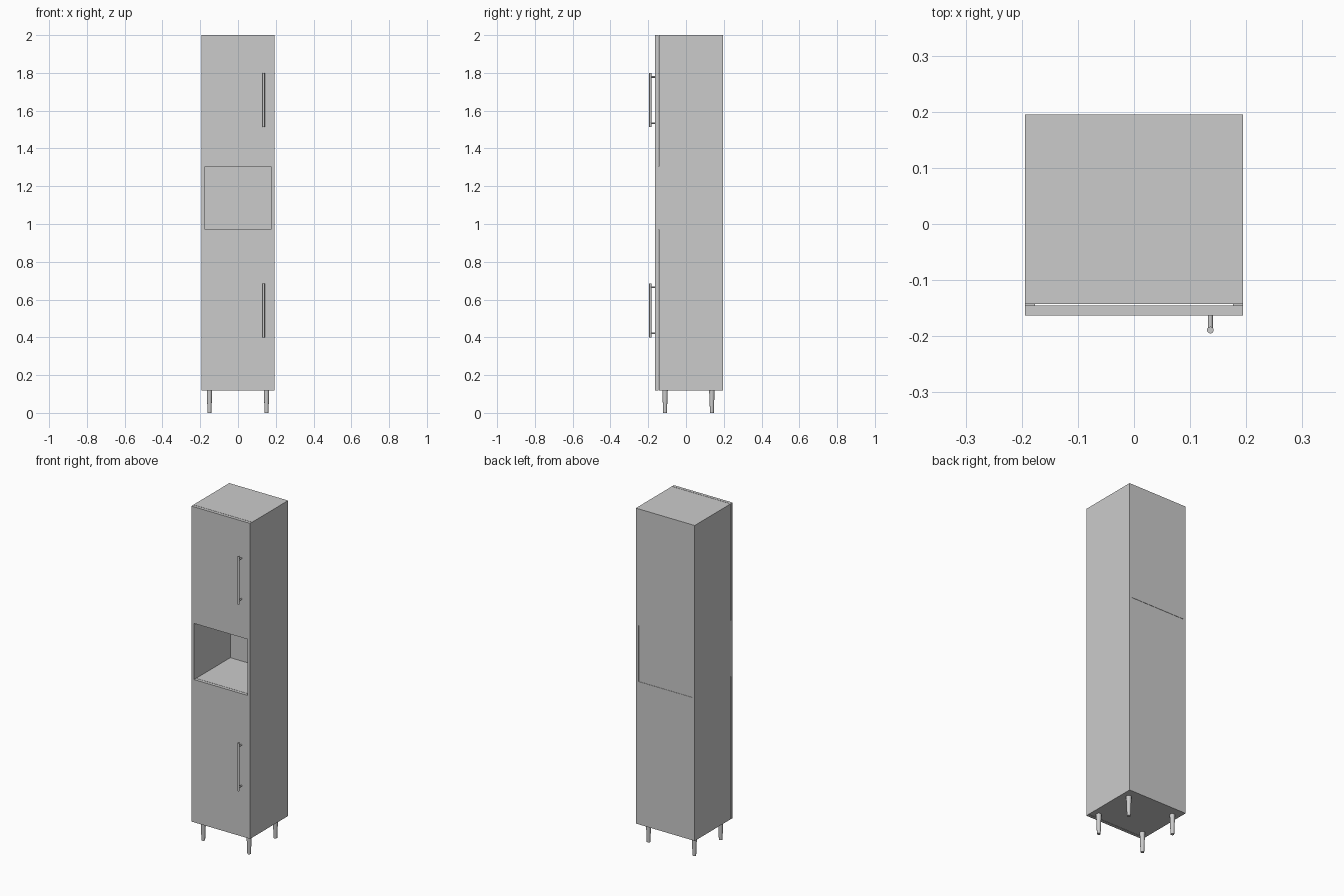
import bpy, math
from mathutils import Vector

if "Cube" in bpy.data.objects:
    bpy.data.objects.remove(bpy.data.objects["Cube"])

W = 0.194                      # half width
FRONT, BACK = -0.163, 0.195    # door face and rear face
DOOR_BACK, BODY_FRONT = -0.145, -0.143
T = 0.018                      # board thickness
Z0, Z1, Z2, Z3 = 0.119, 0.97, 1.305, 2.0


def box(name, x0, x1, y0, y1, z0, z1):
    bpy.ops.mesh.primitive_cube_add(
        size=1, location=((x0 + x1) / 2, (y0 + y1) / 2, (z0 + z1) / 2))
    o = bpy.context.object
    o.name = name
    o.scale = (x1 - x0, y1 - y0, z1 - z0)
    bpy.ops.object.transform_apply(location=False, rotation=False, scale=True)
    return o


def rod(name, a, b, r0, r1, sides=24):
    a, b = Vector(a), Vector(b)
    bpy.ops.mesh.primitive_cone_add(
        vertices=sides, radius1=r0, radius2=r1, depth=(b - a).length,
        location=(a + b) / 2,
        rotation=(b - a).to_track_quat('Z', 'Y').to_euler())
    o = bpy.context.object
    o.name = name
    bpy.ops.object.shade_smooth_by_angle(angle=math.radians(40))
    return o


# Upper and lower cupboards, each with a door and a bar handle
for label, z0, z1, h0, h1 in (("lower", Z0, Z1, 0.40, 0.686),
                              ("upper", Z2, Z3, 1.513, 1.799)):
    box(label + "_cupboard", -W, W, BODY_FRONT, BACK, z0, z1)
    box(label + "_door", -W, W, FRONT, DOOR_BACK, z0, z1)
    hx, hy = 0.136, -0.189
    rod(label + "_handle_bar", (hx, hy, h0), (hx, hy, h1), 0.006, 0.006)
    for i, z in enumerate((h0 + 0.021, h1 - 0.021)):
        rod(f"{label}_handle_post_{i}", (hx, FRONT + 0.002, z), (hx, hy, z),
            0.0045, 0.0045, 16)

# Open niche between the cupboards
for side, s in (("left", -1), ("right", 1)):
    xs = sorted((s * W, s * (W - T)))
    box(side + "_niche_side", xs[0], xs[1], FRONT, BACK, Z1, Z2)
box("niche_back", -W + T, W - T, 0.179, BACK - 0.002, Z1, Z2)

# Tapered legs
for sx, xn in ((-1, "left"), (1, "right")):
    for y, yn in ((-0.111, "front"), (0.137, "back")):
        rod(f"{yn}_{xn}_leg", (sx * 0.151, y, 0), (sx * 0.151, y, Z0),
            0.010, 0.0145)
